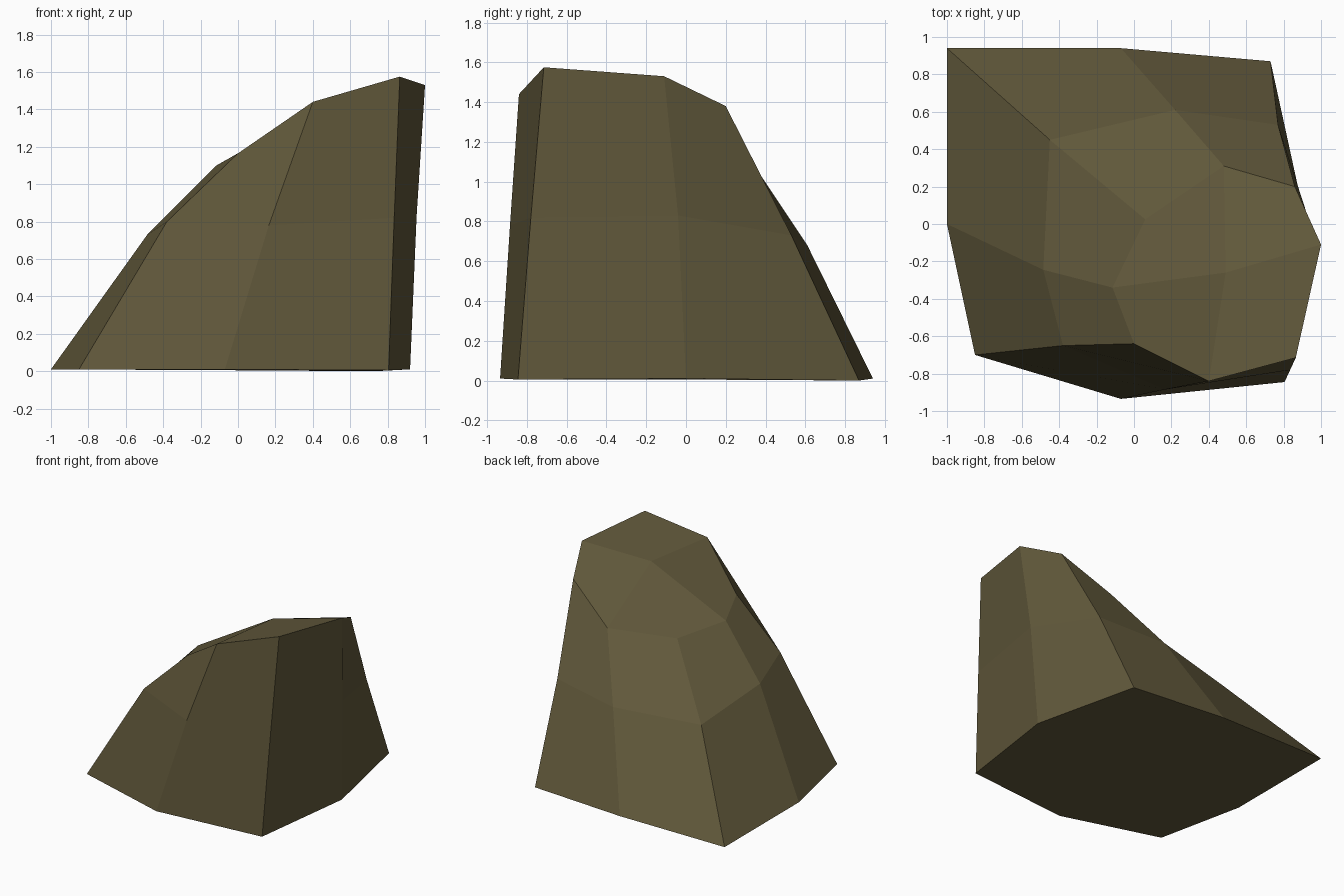
import bpy, bmesh

if "Cube" in bpy.data.objects:
    bpy.data.objects.remove(bpy.data.objects["Cube"])

# Rock colour
mat = bpy.data.materials.new("mossy brown stone")
mat.diffuse_color = (0.119, 0.098, 0.043, 1)
mat.use_nodes = True
mat.node_tree.nodes["Principled BSDF"].inputs["Base Color"].default_value = mat.diffuse_color

# Three rings of eight points, counter-clockwise from the front-left corner
base = [(-.85, -.70, .01), (-.07, -.935, .01), (.805, -.845, .005), (.92, 0, .01),
        (.73, .87, 0), (-.07, .94, .01), (-1, .94, .01), (-1, 0, .01)]
waist = [(-.38, -.65, .80), (.165, -.885, .78), (.835, -.78, .82), (.955, -.04, .83),
         (.77, .53, .73), (.22, .61, .68), (-.45, .45, .655), (-.485, -.245, .73)]
crown = [(0, -.64, 1.165), (.40, -.84, 1.44), (.865, -.715, 1.575), (1, -.11, 1.53),
         (.86, .20, 1.38), (.48, .31, 1.13), (.06, .025, 1.05), (-.115, -.34, 1.10)]

bm = bmesh.new()
rings = [[bm.verts.new(p) for p in ring] for ring in (base, waist, crown)]

# Sides
for lo, hi in zip(rings, rings[1:]):
    for i in range(8):
        j = (i + 1) % 8
        bm.faces.new((lo[i], lo[j], hi[j], hi[i]))

# Top and underside: four quads around a centre point
for ring, centre in ((rings[2], (.49, -.26, 1.445)), (rings[0], (0, 0, .005))):
    c = bm.verts.new(centre)
    for i in range(0, 8, 2):
        bm.faces.new((c, ring[i - 1], ring[i], ring[i + 1]))

bmesh.ops.recalc_face_normals(bm, faces=bm.faces)
mesh = bpy.data.meshes.new("rock")
bm.to_mesh(mesh)
bm.free()
mesh.materials.append(mat)
rock = bpy.data.objects.new("rock", mesh)
bpy.context.collection.objects.link(rock)
